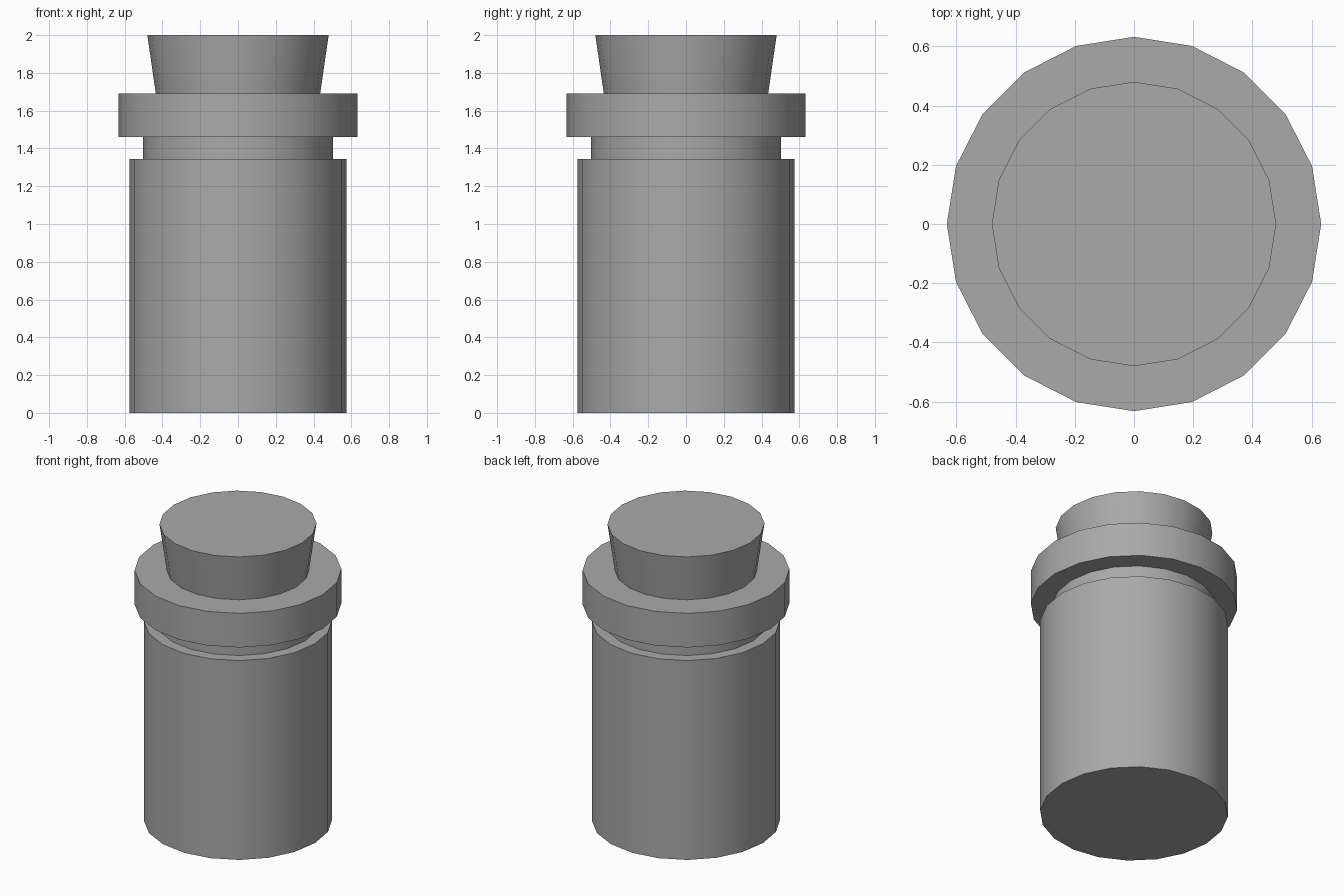
import bpy
import math

SIDES = 20

if "Cube" in bpy.data.objects:
    bpy.data.objects.remove(bpy.data.objects["Cube"], do_unlink=True)

# One plain grey for every part
grey = bpy.data.materials.new("plain_grey")
grey.use_nodes = True
colour = (0.4, 0.4, 0.4, 1.0)
grey.diffuse_color = colour
grey.node_tree.nodes["Principled BSDF"].inputs["Base Color"].default_value = colour


def round_part(name, bottom, top, bottom_radius, top_radius):
    """Capped round section between two heights."""
    bpy.ops.mesh.primitive_cone_add(
        vertices=SIDES, radius1=bottom_radius, radius2=top_radius,
        depth=top - bottom, location=(0, 0, (bottom + top) / 2))
    part = bpy.context.object
    part.name = name
    part.data.materials.append(grey)
    bpy.ops.object.shade_smooth_by_angle(angle=math.radians(30))
    return part


# Jar, from the base upwards
round_part("jar_body", 0.0, 1.345, 0.575, 0.575)
round_part("jar_neck", 1.345, 1.46, 0.502, 0.502)
round_part("jar_rim", 1.46, 1.69, 0.632, 0.632)

# Tapered stopper
round_part("stopper", 1.69, 2.0, 0.435, 0.48)
